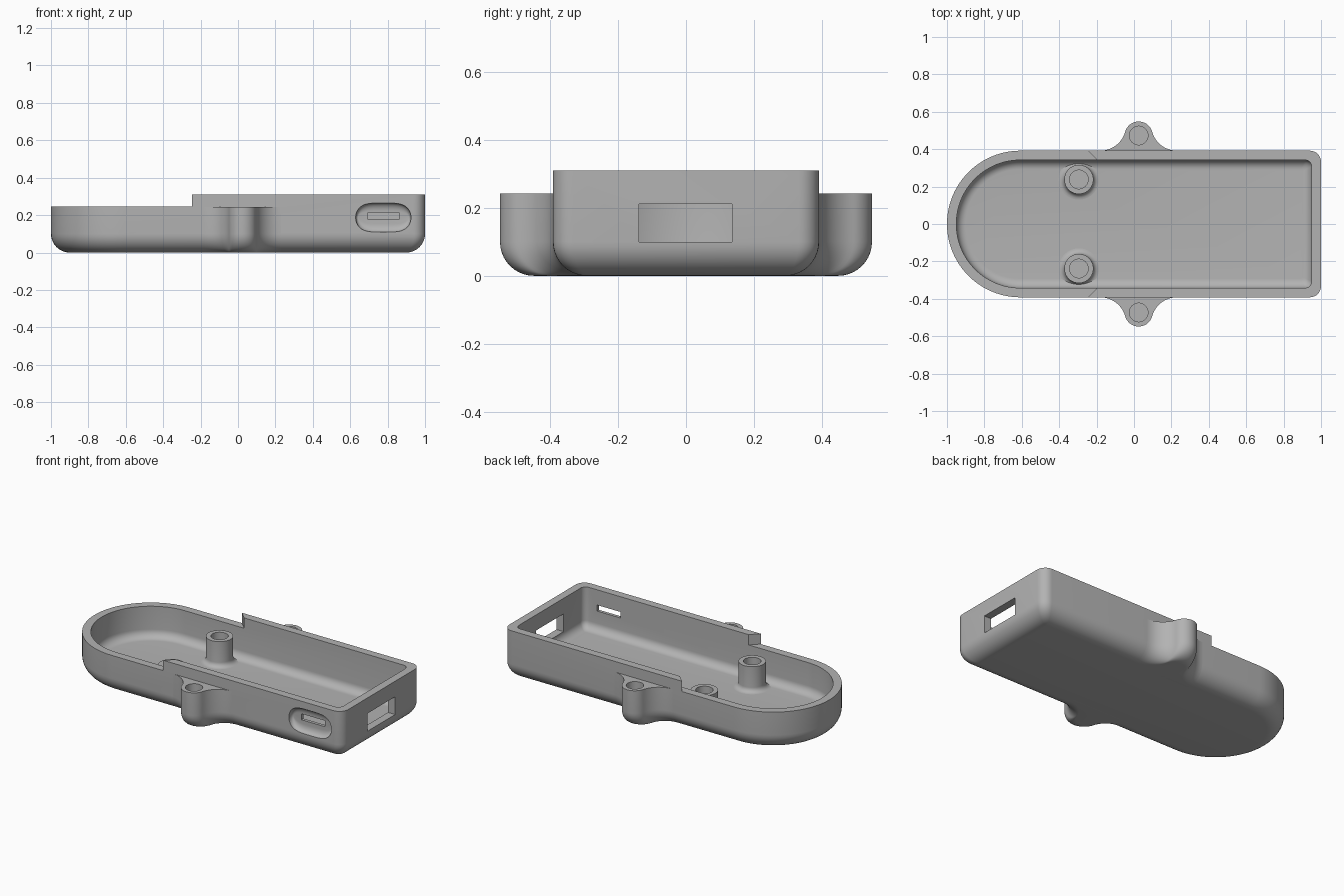
import bpy, bmesh
from math import sin, cos, pi, sqrt, atan2

cube = bpy.data.objects.get("Cube")
if cube:
    bpy.data.objects.remove(cube, do_unlink=True)

grey = bpy.data.materials.new("plastic grey")
grey.use_nodes = True
COLOUR = (0.45, 0.45, 0.45, 1)
grey.diffuse_color = COLOUR
grey.node_tree.nodes["Principled BSDF"].inputs["Base Color"].default_value = COLOUR

HALF = 0.392      # half width of the tray
ROUND = 0.1       # bottom edge rounding
RIM, LOW_RIM = 0.31, 0.245


def arc(cx, cy, r, a0, a1, n):
    return [(cx + r * cos(a0 + (a1 - a0) * i / n), cy + r * sin(a0 + (a1 - a0) * i / n))
            for i in range(n + 1)]


def loft(name, rings):
    """Skin a stack of equal-length rings and cap both ends."""
    bm = bmesh.new()
    rows = [[bm.verts.new(p) for p in ring] for ring in rings]
    n = len(rows[0])
    for low, high in zip(rows, rows[1:]):
        for i in range(n):
            j = (i + 1) % n
            bm.faces.new((low[i], low[j], high[j], high[i]))
    bm.faces.new(rows[0])
    bm.faces.new(rows[-1])
    bmesh.ops.recalc_face_normals(bm, faces=bm.faces)
    mesh = bpy.data.meshes.new(name)
    bm.to_mesh(mesh)
    bm.free()
    obj = bpy.data.objects.new(name, mesh)
    bpy.context.collection.objects.link(obj)
    mesh.materials.append(grey)
    return obj


def prism(name, outline, z0, z1):
    return loft(name, [[(x, y, z) for x, y in outline] for z in (z0, z1)])


def box(name, x0, x1, y0, y1, z0, z1):
    return prism(name, [(x0, y0), (x1, y0), (x1, y1), (x0, y1)], z0, z1)


def cut(obj, cutters):
    """Subtract each cutter, bake the result and drop the cutters."""
    for c in cutters:
        c.hide_render = True
        mod = obj.modifiers.new("cut", "BOOLEAN")
        mod.operation, mod.solver, mod.object = "DIFFERENCE", "EXACT", c
    bpy.context.view_layer.update()
    graph = bpy.context.evaluated_depsgraph_get()
    mesh = bpy.data.meshes.new_from_object(obj.evaluated_get(graph))
    obj.modifiers.clear()
    obj.data = mesh
    for c in cutters:
        bpy.data.objects.remove(c, do_unlink=True)


def smooth(obj):
    bpy.ops.object.select_all(action="DESELECT")
    obj.select_set(True)
    bpy.context.view_layer.objects.active = obj
    bpy.ops.object.shade_smooth_by_angle(angle=pi / 6)


def rounding(radius, steps=10):
    """(inset, height) pairs of a quarter-round bottom edge."""
    return [(radius * (1 - sin(a)), radius * (1 - cos(a)))
            for a in (pi / 2 * i / steps for i in range(steps + 1))]


def tray_ring(inset, z):
    r = max(0.06 - inset / 2, 0.01)
    x, y = 1 - inset - r, HALF - inset - r
    pts = (arc(HALF - 1, 0, HALF - inset, pi / 2, 3 * pi / 2, 48)
           + arc(x, -y, r, -pi / 2, 0, 8) + arc(x, y, r, 0, pi / 2, 8))
    return [(px, py, z) for px, py in pts]


# Tray shell
WALL, FLOOR = 0.05, 0.05
body = loft("tray_body", [tray_ring(d, z) for d, z in rounding(ROUND)] + [tray_ring(0, RIM)])
cavity = loft("cavity_cutter",
              [tray_ring(WALL + d, FLOOR + z) for d, z in rounding(0.05, 8)]
              + [tray_ring(WALL, 0.5)])

# Lowered rim at the rounded end, with mitred steps
half_step = [(-1.2, -0.45), (-0.305, -0.45), (-0.19, -0.335)]
step = prism("step_cutter", half_step + [(x, -y) for x, y in reversed(half_step)], LOW_RIM, 0.5)

# Connector opening, switch slot and the scooped recess around the slot
port = box("port_cutter", 0.9, 1.1, -0.138, 0.136, 0.1, 0.212)
slot = box("slot_cutter", 0.695, 0.86, -0.5, -0.3, 0.176, 0.214)


def scoop_ring(y, width, height):
    pts = []
    for i in range(48):
        c, s = cos(2 * pi * i / 48), sin(2 * pi * i / 48)
        px = abs(c) ** 0.5 * (1 if c > 0 else -1)
        pts.append((0.777 + width * px, y, 0.187 + height * s))
    return pts


scoop = loft("scoop_cutter", [scoop_ring(-0.45, 0.148, 0.078)]
             + [scoop_ring(-HALF + 0.03 * sin(a), 0.148 - 0.012 * (1 - cos(a)),
                           0.078 - 0.045 * (1 - cos(a)))
                for a in (pi / 2 * i / 8 for i in range(9))])
cut(body, [cavity, step, port, scoop, slot])
smooth(body)

# Screw ears with flared sides, one on each long wall
EAR_X, EAR_Y, EAR_R, REACH = 0.025, 0.473, 0.075, 0.205
drop = EAR_Y - HALF
FLARE = (REACH ** 2 + drop ** 2 - EAR_R ** 2) / (2 * (drop + EAR_R))
tilt = atan2(HALF + FLARE - EAR_Y, REACH)
right_flare = arc(EAR_X + REACH, HALF + FLARE, FLARE, -pi / 2, -pi + tilt, 14)
tip = arc(EAR_X, EAR_Y, EAR_R, tilt, pi - tilt, 24)[1:-1]
left_flare = [(2 * EAR_X - x, y) for x, y in reversed(right_flare)]
ear_outline = ([(EAR_X + REACH, HALF - 0.03)] + right_flare + tip + left_flare
               + [(EAR_X - REACH, HALF - 0.03)])

for side, label in ((-1, "front"), (1, "back")):
    levels = rounding(ROUND) + [(0, 0.243)]
    ear = loft(label + "_ear", [[(x, side * (y - d), z) for x, y in ear_outline]
                                for d, z in levels])
    hole = prism("ear_hole_cutter", arc(EAR_X, side * EAR_Y, 0.05, 0, 2 * pi, 32)[:-1], 0.1, 0.4)
    cut(ear, [hole])
    smooth(ear)

# Hollow mounting posts with filleted feet
profile = [(0.108 - 0.03 * sin(a), FLOOR + 0.03 * (1 - cos(a)))
           for a in (pi / 2 * i / 6 for i in range(7))]
profile += [(0.078, 0.21), (0.05, 0.21), (0.05, 0.08)]
for side, label in ((-1, "front"), (1, "back")):
    post = loft(label + "_post",
                [[(x, y, z) for x, y in arc(-0.295, side * 0.238, r, 0, 2 * pi, 40)[:-1]]
                 for r, z in profile])
    smooth(post)
